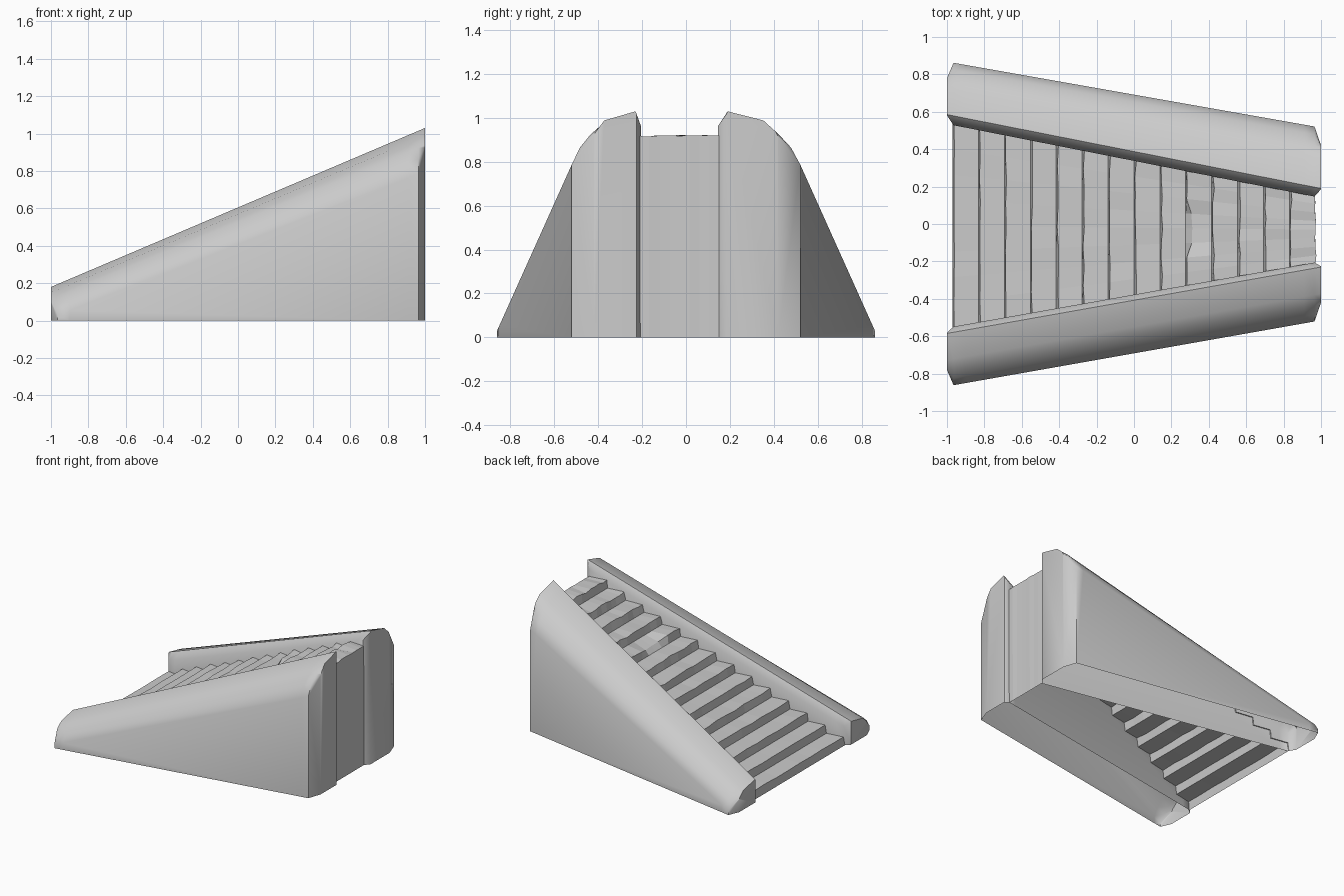
import bpy, bmesh, math, random

random.seed(4)
cube = bpy.data.objects.get("Cube")
if cube:
    bpy.data.objects.remove(cube, do_unlink=True)

stone = bpy.data.materials.new("grey_stone")
stone.use_nodes = True
GREY = (0.6, 0.6, 0.6, 1)
stone.diffuse_color = GREY
stone.node_tree.nodes["Principled BSDF"].inputs["Base Color"].default_value = GREY


def lerp(a, b, t):
    return a + (b - a) * t


def loft(name, rows, caps=False):
    """Skin a list of equally long point rows."""
    bm = bmesh.new()
    grid = [[bm.verts.new(p) for p in row] for row in rows]
    for a, b in zip(grid, grid[1:]):
        for i in range(len(a) - 1):
            bm.faces.new((a[i], a[i + 1], b[i + 1], b[i]))
    if caps:
        bm.faces.new(grid[0][::-1])
        bm.faces.new(grid[-1])
    bmesh.ops.recalc_face_normals(bm, faces=bm.faces)
    mesh = bpy.data.meshes.new(name)
    bm.to_mesh(mesh)
    bm.free()
    obj = bpy.data.objects.new(name, mesh)
    bpy.context.collection.objects.link(obj)
    mesh.materials.append(stone)
    return obj


# Side walls: hollow shells, open underneath, rounded on the outer shoulder
def ridge_y(x, side):
    return lerp(0.585, 0.19 if side > 0 else 0.23, (x + 1) / 2)


def inner_y(x, side):
    return ridge_y(x, side) - (0.05 if side > 0 else 0.03)


def wall_section(x, side):
    t = (x + 1) / 2
    top = lerp(0.18, 1.03, t)
    ridge = ridge_y(x, side)
    end = abs(x) > 0.99
    inner = ridge - 0.004 if end else inner_y(x, side)
    outer = lerp(0.868, 0.515, t)
    if end:
        outer = 0.78 if x < 0 else 0.42
    full = lerp(0.868, 0.515, t) - ridge
    reach = outer - ridge
    drop = lerp(0.165, 0.23, t)
    low = top - (drop * 0.5 if end else drop)
    shape = [(inner, 0), (inner, top - (0.01 if end else 0.05)), (ridge, top),
             (ridge + min(full * 0.5, reach * 0.8), top - drop * 0.18),
             (ridge + min(full * 0.7, reach * 0.95), top - drop * 0.4),
             (ridge + min(full * 0.87, reach * 0.98), top - drop * (0.46 if end else 0.66)),
             (outer, max(low, 0.015)), (outer, 0)]
    return [(x, side * y, z) for y, z in shape]


STATIONS = (-1, -0.965, -0.9, 0.91, 0.965, 1)
for side, name in ((1, "back_wall"), (-1, "front_wall")):
    wall = loft(name, [wall_section(x, side) for x in STATIONS], caps=True)
    bpy.ops.object.select_all(action="DESELECT")
    wall.select_set(True)
    bpy.context.view_layer.objects.active = wall
    bpy.ops.object.shade_smooth_by_angle(angle=math.radians(46))

# Worn stair sheet: risers, treads and the plate closing the tall end
STEPS, COLS = 14, 9
START, RUN, RISE = -0.97, 0.1385, 0.0657


def stair_row(x, z, wear=0.0):
    row = []
    for i in range(COLS):
        t = i / (COLS - 1)
        y = lerp(-inner_y(x, -1) - 0.008, inner_y(x, 1) + 0.008, t)
        dx = random.uniform(-0.2, 1) * wear
        dz = random.uniform(-1, 0.2) * wear
        row.append((x + dx, y, z + dz))
    return row


rows = []
for s in range(STEPS):
    x = START + s * RUN
    wear = 0.004 + 0.009 * s / STEPS
    rows.append(stair_row(x, s * RISE))
    nose = stair_row(x + 0.006, (s + 1) * RISE, wear)
    if s == 9:  # chipped nosing
        nose = [(px + 0.02, py, pz - 0.025) if 2 < i < 6 else (px, py, pz)
                for i, (px, py, pz) in enumerate(nose)]
    rows.append(nose)
rows.append(stair_row(START + STEPS * RUN, STEPS * RISE, 0.006))
rows.append(stair_row(START + STEPS * RUN, 0))
loft("stair_steps", rows)
